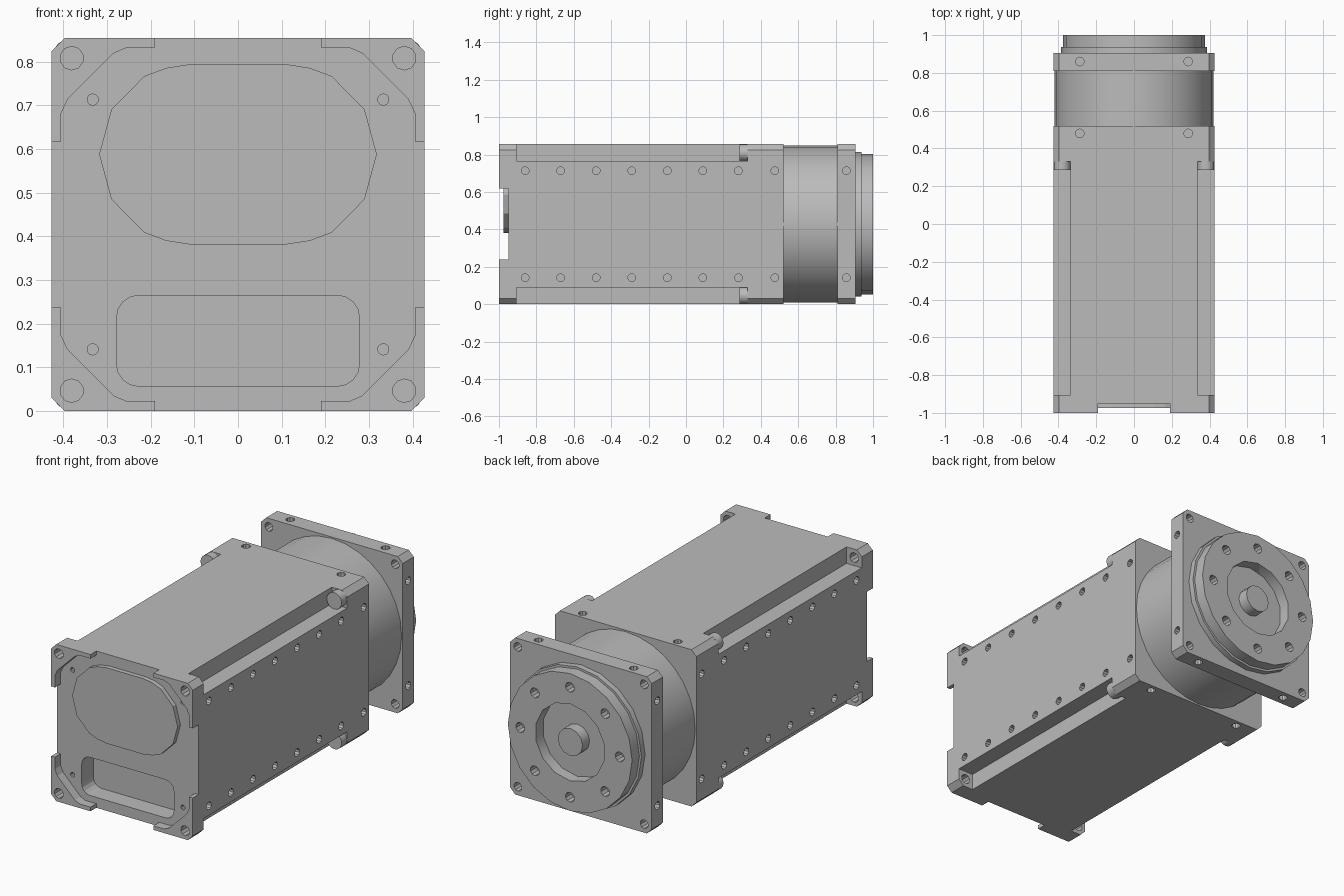
import bpy, bmesh, math

if "Cube" in bpy.data.objects:
    bpy.data.objects.remove(bpy.data.objects["Cube"], do_unlink=True)

W, H = 0.427, 0.855          # half width, full height
C = H / 2                    # centre height

grey = bpy.data.materials.new("machined_grey")
grey.use_nodes = True
colour = (0.5, 0.5, 0.5, 1)
grey.diffuse_color = colour
grey.node_tree.nodes["Principled BSDF"].inputs["Base Color"].default_value = colour


def circle(x, z, r, n=12):
    return [(x + r * math.sin(math.tau * i / n), z + r * math.cos(math.tau * i / n))
            for i in range(n)]


def mirrored(quarter):
    """Closed outline from a first-quadrant path running top to side."""
    right = quarter + [(x, -z) for x, z in reversed(quarter)]
    return right + [(-x, z) for x, z in reversed(right)]


def raised(points, z):
    return [(x, q + z) for x, q in points]


def rounded(hx, hz, r, z, n=4):
    arc = [(hx - r + r * math.sin(a), hz - r + r * math.cos(a))
           for a in (math.pi / 2 * i / n for i in range(n + 1))]
    return raised(mirrored(arc), z)


def build(name, prisms):
    """Each prism is (outline, start, end, axis)."""
    place = {"x": lambda p, q, a: (a, p, q),
             "y": lambda p, q, a: (p, a, q),
             "z": lambda p, q, a: (p, q, a)}
    bm = bmesh.new()
    for outline, start, end, axis in prisms:
        a, b = ([bm.verts.new(place[axis](p, q, t)) for p, q in outline]
                for t in (start, end))
        bm.faces.new(a)
        bm.faces.new(b)
        for i in range(len(a)):
            j = (i + 1) % len(a)
            bm.faces.new((a[i], a[j], b[j], b[i]))
    bmesh.ops.recalc_face_normals(bm, faces=bm.faces)
    mesh = bpy.data.meshes.new(name)
    bm.to_mesh(mesh)
    bm.free()
    mesh.materials.append(grey)
    ob = bpy.data.objects.new(name, mesh)
    bpy.context.collection.objects.link(ob)
    return ob


def cut(ob, prisms):
    cutter = build("cutter", prisms)
    mod = ob.modifiers.new("cut", "BOOLEAN")
    mod.operation, mod.solver, mod.object = "DIFFERENCE", "EXACT", cutter
    bpy.context.view_layer.objects.active = ob
    bpy.ops.object.modifier_apply(modifier=mod.name)
    bpy.data.objects.remove(cutter, do_unlink=True)


def smooth(ob, degrees=32):
    for p in ob.data.polygons:
        p.use_smooth = True
    ob.data.set_sharp_from_angle(angle=math.radians(degrees))


def corners(x, dz):
    return [(sx * x, C + sz * dz) for sx in (-1, 1) for sz in (-1, 1)]


def side_holes(ys):
    return [(circle(y, z, 0.021, 10), s * (W + 0.05), s * (W - 0.04), "x")
            for y in ys for s in (-1, 1) for z in (C - 0.286, C + 0.286)]


def top_holes(y):
    return [(circle(x, y, 0.023, 10), C + s * (C + 0.05), C + s * (C - 0.04), "z")
            for x in (-0.287, 0.287) for s in (-1, 1)]


chamfered = raised(mirrored([(W - 0.03, C), (W, C - 0.03)]), C)
notched = raised(mirrored([(0.335, C), (0.335, C - 0.09), (W, C - 0.09)]), C)

# Front cap: recessed face between four raised corners, with a pocket
recess = raised(mirrored([(0.19, 0.6), (0.19, 0.405), (0.255, 0.405), (0.285, 0.392),
                          (0.39, 0.287), (0.405, 0.255), (0.405, 0.19), (0.6, 0.19)]), C)
pocket = (rounded(0.278, 0.104, 0.05, 0.161), -1.05, -0.85, "y")
front_cap = build("front_cap", [(chamfered, -1, -0.905, "y")])
cut(front_cap, [(recess, -1.1, -0.95, "y")])
cut(front_cap, [pocket]
    + [(circle(x, z, 0.027, 10), -1.1, -0.8, "y") for x, z in corners(0.381, 0.381)]
    + [(circle(x, z, 0.013, 10), -1.1, -0.92, "y") for x, z in corners(0.333, 0.286)])

# Raised cover on the front face
cover = mirrored([(0.11, 0.2065), (0.165, 0.198), (0.215, 0.179), (0.29, 0.103), (0.317, 0.004)])
build("front_cover", [(raised(cover, 0.588), -0.975, -0.945, "y")])

# Long housing with corner channels
housing = build("housing", [(notched, -0.905, 0.33, "y")])
cut(housing, [pocket] + side_holes([-0.86 + 0.19 * i for i in range(7)]))

# Full section block behind the channels
rear_block = build("rear_block", [(chamfered, 0.33, 0.52, "y")])
cut(rear_block, side_holes([0.475]) + top_holes(0.48))

# Bolt heads at the end of each channel
for i, (x, z) in enumerate(corners(0.381, 0.382)):
    smooth(build(f"bolt_head_{i + 1}", [(circle(x, z, 0.045, 16), 0.285, 0.335, "y")]))

# Round neck and square output flange
smooth(build("neck", [(circle(0, C, 0.42, 32), 0.515, 0.815, "y")]))
flange = build("output_flange", [(chamfered, 0.81, 0.905, "y")])
cut(flange, side_holes([0.857]) + top_holes(0.86)
    + [(circle(x, z, 0.024, 10), 0.7, 1, "y") for x, z in corners(0.381, 0.381)])

# Stepped output disc with bore and bolt circle
smooth(build("disc_step", [(circle(0, C, 0.387, 20), 0.9, 0.937, "y")]))
disc = build("output_disc", [(circle(0, C, 0.375, 20), 0.9, 1, "y")])
bolts = [(circle(x, z, 0.027, 10), 0.95, 1.1, "y") for x, z in circle(0, C, 0.3, 8)]
cut(disc, bolts + [(circle(0, C, 0.21, 14), 0.915, 1.1, "y")])
smooth(disc)

# Central shaft
smooth(build("shaft", [(circle(0, C, 0.075, 12), 0.905, 0.998, "y")]))
